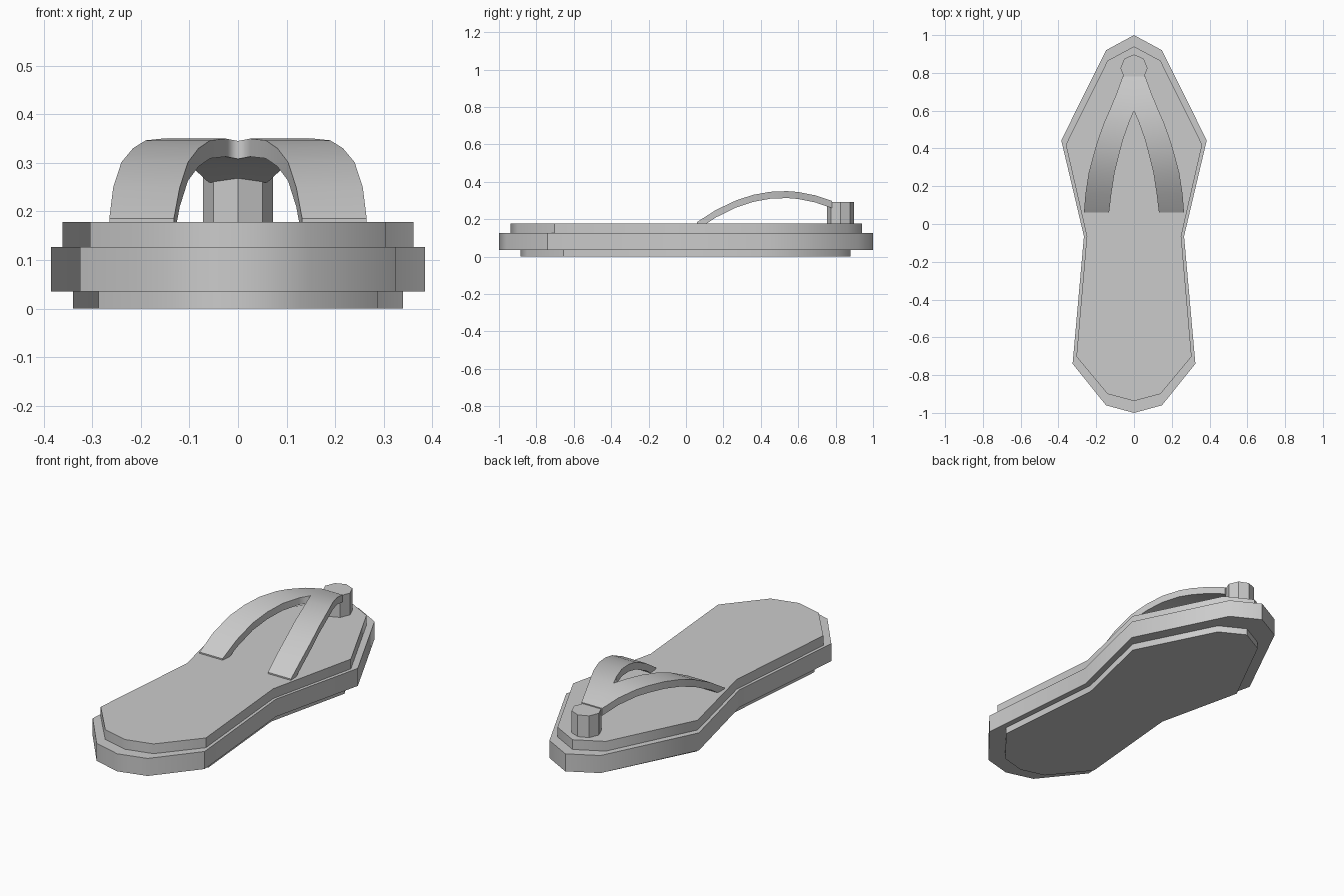
import bpy, bmesh
from mathutils import Vector

old = bpy.data.objects.get("Cube")
if old:
    bpy.data.objects.remove(old, do_unlink=True)

grey = bpy.data.materials.new("plain_grey")
grey.use_nodes = True
GREY = (0.6, 0.6, 0.6, 1)
grey.diffuse_color = GREY
grey.node_tree.nodes["Principled BSDF"].inputs["Base Color"].default_value = GREY


def make_object(name, bm):
    bmesh.ops.recalc_face_normals(bm, faces=bm.faces)
    mesh = bpy.data.meshes.new(name)
    bm.to_mesh(mesh)
    bm.free()
    mesh.materials.append(grey)
    obj = bpy.data.objects.new(name, mesh)
    bpy.context.collection.objects.link(obj)
    return obj


def sole_layer(name, half, z0, z1):
    """Extrude a mirrored half outline listed from toe tip to heel tip."""
    outline = half + [(-x, y) for x, y in half[-2:0:-1]]
    bm = bmesh.new()
    base = bm.faces.new([bm.verts.new((x, y, z0)) for x, y in outline])
    ext = bmesh.ops.extrude_face_region(bm, geom=[base], use_keep_orig=True)
    top = [v for v in ext["geom"] if isinstance(v, bmesh.types.BMVert)]
    bmesh.ops.translate(bm, verts=top, vec=(0, 0, z1 - z0))
    heel_y = half[4][1]
    for face in bm.faces:
        face.smooth = len(face.verts) == 4
    for edge in bm.edges:
        a, b = (v.co for v in edge.verts)
        upright = abs(a.z - b.z) > 0.01
        corner = abs(a.y - heel_y) < 0.01 or abs(a.y - half[0][1]) < 0.01
        edge.smooth = upright and not corner
    return make_object(name, bm)


# Three stacked sole layers
sole_layer("lower_sole", [(0, .88), (.13, .81), (.34, .395), (.235, -.06),
                          (.287, -.655), (.13, -.85), (0, -.885)], 0, .035)
sole_layer("middle_sole", [(0, 1), (.148, .92), (.385, .443), (.265, -.065),
                           (.325, -.74), (.148, -.96), (0, -1)], .035, .127)
sole_layer("upper_sole", [(0, .94), (.14, .865), (.361, .42), (.25, -.065),
                          (.305, -.702), (.14, -.9), (0, -.937)], .127, .178)

# Toe peg
bm = bmesh.new()
bmesh.ops.create_cone(bm, cap_ends=True, segments=8, radius1=.072, radius2=.072, depth=.122)
bmesh.ops.translate(bm, verts=bm.verts, vec=(0, .825, .231))
make_object("toe_peg", bm)

# Arched strap: (outer x, inner x, y) stations for one side, mirrored across x
stations = [(.265, .132, .06), (.257, .12, .16), (.24, .103, .27), (.216, .081, .36),
            (.19, .057, .45), (.157, .025, .54), (.13, 0, .6), (.093, 0, .69), (.06, 0, .78)]


def arch(y, peak, bend):
    return peak - bend * (y - .52) ** 2


bm = bmesh.new()
rings = []
for outer, inner, y in stations:
    top, under = arch(y, .35, .78), arch(y, .313, .8)
    rings.append([bm.verts.new(c) for c in ((outer, y, top), (inner, y, top),
                                            (inner, y, under), (outer, y, under))])
for r, s in zip(rings, rings[1:]):
    for i in range(4):
        j = (i + 1) % 4
        quad = (r[i], r[j], s[j], s[i])
        # Leave the centre line open where both sides join
        if i == 1 and r[1].co.x == 0:
            continue
        bm.faces.new(quad).smooth = True
bm.faces.new(rings[0])
bm.faces.new(rings[-1][::-1])
strap = make_object("strap", bm)
mirror = strap.modifiers.new("both_sides", "MIRROR")
mirror.use_clip = True
bpy.context.view_layer.objects.active = strap
strap.select_set(True)
bpy.ops.object.shade_smooth_by_angle(angle=.6)
